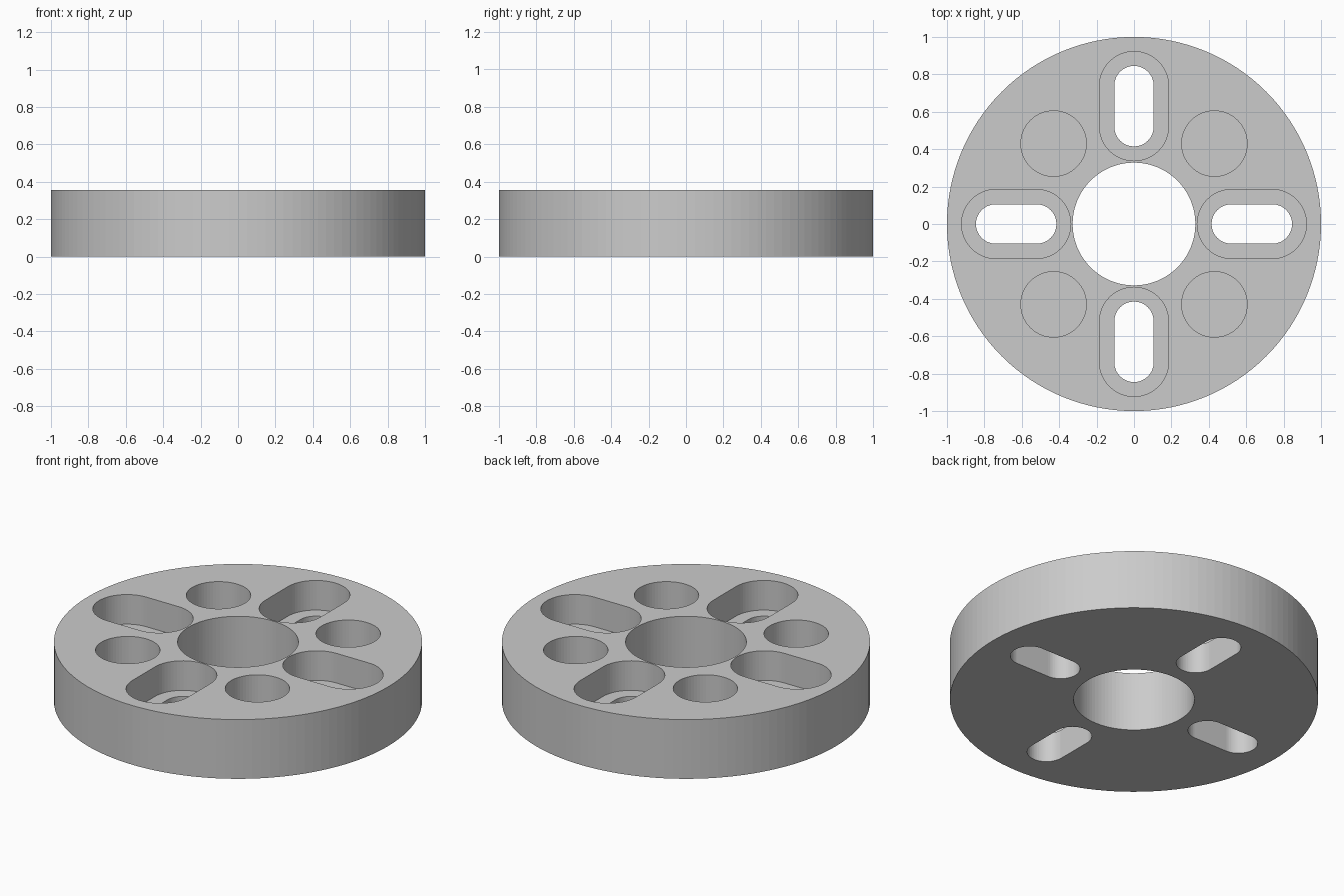
import bpy
import bmesh
from math import sin, cos, pi
from mathutils import Matrix

if "Cube" in bpy.data.objects:
    bpy.data.objects.remove(bpy.data.objects["Cube"], do_unlink=True)

HEIGHT = 0.355
POCKET_FLOOR = HEIGHT / 2
TOP = HEIGHT + 0.1

grey = bpy.data.materials.new("plain grey")
grey.use_nodes = True
colour = (0.6, 0.6, 0.6, 1)
grey.diffuse_color = colour
grey.node_tree.nodes["Principled BSDF"].inputs["Base Color"].default_value = colour


def prism(name, radius, z0, z1, centre=0.0, stretch=0.0, turn=0.0, steps=32):
    """Round or, when stretched along its radial axis, slot-shaped solid."""
    bm = bmesh.new()
    ring = []
    for side, start in ((1, -pi / 2), (-1, pi / 2)):
        # a stretched shape repeats the end point of each half circle
        for i in range(steps + (1 if stretch else 0)):
            a = start + pi * i / steps
            ring.append(bm.verts.new((centre + side * stretch + radius * cos(a),
                                      radius * sin(a), z0)))
    base = bm.faces.new(ring)
    top = bmesh.ops.extrude_face_region(bm, geom=[base])["geom"]
    bmesh.ops.translate(bm, vec=(0, 0, z1 - z0),
                        verts=[g for g in top if isinstance(g, bmesh.types.BMVert)])
    bmesh.ops.recalc_face_normals(bm, faces=bm.faces)
    bm.transform(Matrix.Rotation(turn, 4, "Z"))
    mesh = bpy.data.meshes.new(name)
    bm.to_mesh(mesh)
    bm.free()
    mesh.materials.append(grey)
    obj = bpy.data.objects.new(name, mesh)
    bpy.context.collection.objects.link(obj)
    return obj


# Main disc
disc = prism("disc", 1.0, 0, HEIGHT, steps=64)

# Central bore
cutters = [prism("bore_cutter", 0.328, -0.1, TOP, steps=48)]

# Four stepped slots, with four blind round holes between them
for k in range(4):
    turn = k * pi / 2
    cutters += [
        prism("slot_pocket_cutter", 0.185, POCKET_FLOOR, TOP, 0.63, 0.107, turn),
        prism("slot_cutter", 0.105, -0.1, TOP, 0.63, 0.11, turn),
        prism("round_hole_cutter", 0.175, POCKET_FLOOR, TOP, 0.608, 0, turn + pi / 4),
    ]

for cutter in cutters:
    cutter.hide_render = True
    cut = disc.modifiers.new(cutter.name, "BOOLEAN")
    cut.operation = "DIFFERENCE"
    cut.solver = "EXACT"
    cut.object = cutter

# Bake the cuts and drop the cutters
bpy.context.view_layer.update()
evaluated = disc.evaluated_get(bpy.context.evaluated_depsgraph_get())
cut_mesh = bpy.data.meshes.new_from_object(evaluated)
disc.modifiers.clear()
disc.data = cut_mesh
for cutter in cutters:
    bpy.data.objects.remove(cutter, do_unlink=True)
